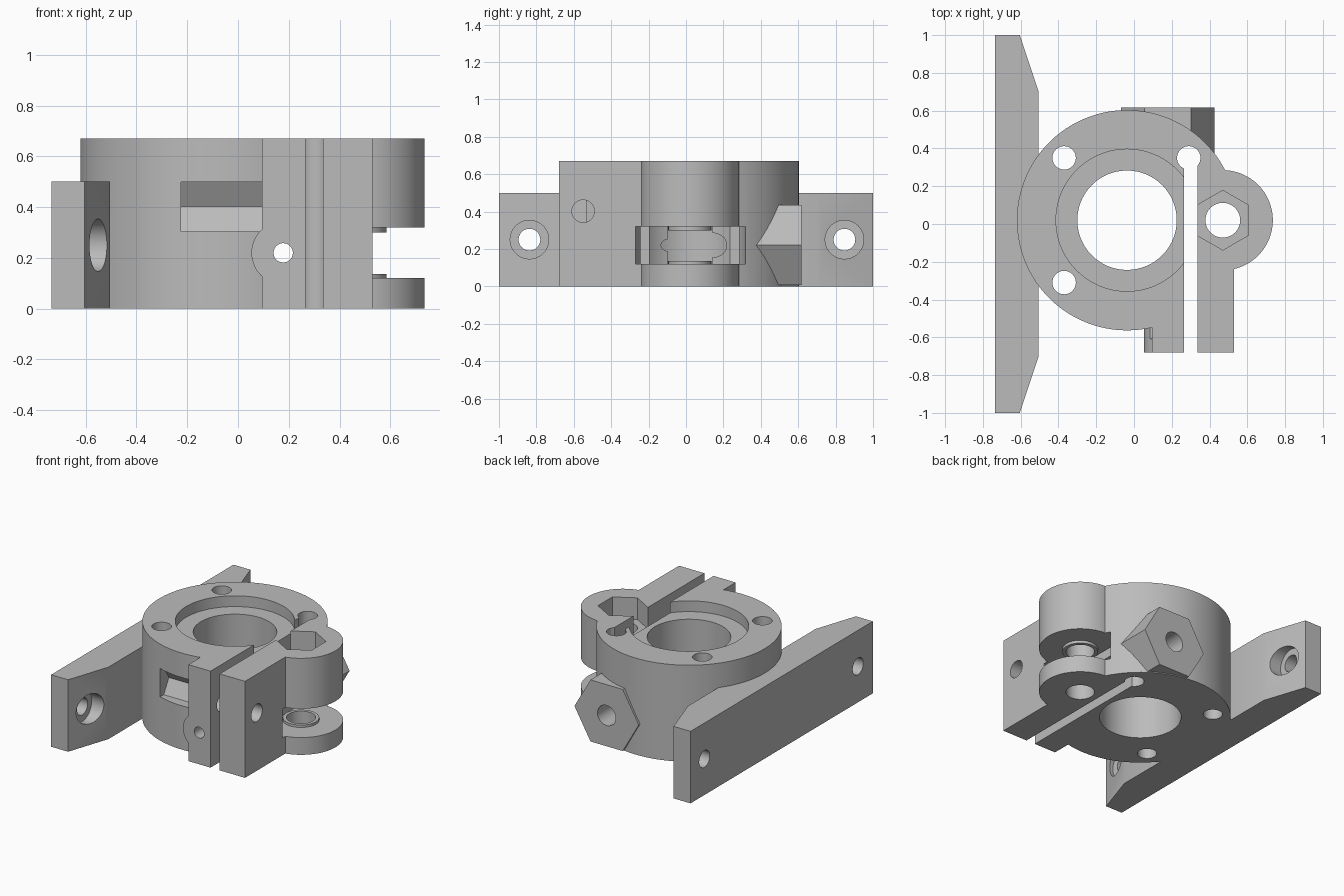
import bpy, bmesh, math

if "Cube" in bpy.data.objects:
    bpy.data.objects.remove(bpy.data.objects["Cube"])

grey = bpy.data.materials.new("mid grey plastic")
grey.diffuse_color = (0.5, 0.5, 0.5, 1)
grey.use_nodes = True
grey.node_tree.nodes["Principled BSDF"].inputs["Base Color"].default_value = grey.diffuse_color


def ring(u, v, r, n=96, phase=0.0):
    return [(u + r * math.cos(phase + 2 * math.pi * i / n),
             v + r * math.sin(phase + 2 * math.pi * i / n)) for i in range(n)]


def rect(u0, u1, v0, v1):
    return [(u0, v0), (u1, v0), (u1, v1), (u0, v1)]


def prism(name, points, axis, lo, hi):
    """Extrude a 2D outline along an axis: z uses (x,y), x uses (y,z), y uses (x,z)."""
    place = {"z": lambda u, v, w: (u, v, w),
             "x": lambda u, v, w: (w, u, v),
             "y": lambda u, v, w: (u, w, v)}[axis]
    bm = bmesh.new()
    a = [bm.verts.new(place(u, v, lo)) for u, v in points]
    b = [bm.verts.new(place(u, v, hi)) for u, v in points]
    bm.faces.new(a)
    bm.faces.new(b)
    n = len(points)
    for i in range(n):
        j = (i + 1) % n
        bm.faces.new((a[i], a[j], b[j], b[i]))
    bmesh.ops.recalc_face_normals(bm, faces=bm.faces)
    me = bpy.data.meshes.new(name)
    bm.to_mesh(me)
    bm.free()
    me.materials.append(grey)
    ob = bpy.data.objects.new(name, me)
    bpy.context.collection.objects.link(ob)
    return ob


CX, CY, H = -0.037, 0.02, 0.67      # main barrel axis and height
EX = 0.47                           # hinge ear axis
BX, BZ = 0.178, 0.22                # long bolt running front to back
HEX = math.pi / 6

body = prism("clamp_mount", ring(CX, CY, 0.583, 128), "z", 0, H)


def combine(op, points, axis, lo, hi):
    tool = prism("helper", points, axis, lo, hi)
    tool.hide_render = True
    mod = body.modifiers.new("bool", "BOOLEAN")
    mod.operation, mod.solver, mod.object = op, "EXACT", tool
    bpy.context.view_layer.objects.active = body
    bpy.ops.object.modifier_apply(modifier=mod.name)
    bpy.data.objects.remove(tool, do_unlink=True)


def add(*args):
    combine("UNION", *args)


def cut(*args):
    combine("DIFFERENCE", *args)


# mounting plate with bevelled ends
add([(-0.735, -1), (-0.605, -1), (-0.505, -0.7), (-0.505, 0.7),
     (-0.605, 1), (-0.735, 1)], "z", 0, 0.5)
# clamp jaws, hinge ear, hexagonal rear boss and round front boss
add(rect(0.095, 0.53, -0.68, 0.0), "z", 0, H)
add(ring(EX, CY, 0.265), "z", 0, H)
add(ring(BX, BZ, 0.247, 6), "y", 0.1, 0.617)
add(ring(BX, BZ, 0.125), "y", -0.68, -0.4)

# wheel pocket through the ear, with raised spacer rings
cut(ring(EX, CY, 0.297), "z", 0.12, 0.32)
add(ring(EX, CY, 0.115, 64), "z", 0.08, 0.137)
add(ring(EX, CY, 0.115, 64), "z", 0.30, 0.36)

# main bore and counterbore
cut(ring(CX, CY, 0.263), "z", -0.1, 0.8)
cut(ring(CX, CY, 0.376), "z", H - 0.075, 0.8)
# clamp slot and vertical screw holes
cut(rect(0.265, 0.335, -0.8, 0.35), "z", -0.1, 0.8)
for x, y in ((-0.37, 0.35), (-0.37, -0.31), (0.29, 0.35)):
    cut(ring(x, y, 0.062, 48), "z", -0.1, 0.8)
# ear axle hole and nut trap
cut(ring(EX, CY, 0.092, 64), "z", -0.1, 0.8)
cut(ring(EX, CY, 0.158, 6, HEX), "z", H - 0.15, 0.8)
# long bolt hole, wider at the rear
cut(ring(BX, BZ, 0.038, 40), "y", -0.8, 0.1)
cut(ring(BX, BZ, 0.07, 48), "y", 0.0, 0.8)
# clamp screw hole and its nut trap
cut(ring(-0.55, 0.402, 0.06, 48), "x", 0.08, 0.7)
cut(ring(-0.55, 0.402, 0.113, 6), "x", -0.225, 0.1)
# plate screw holes with recessed heads
for y in (-0.837, 0.847):
    cut(ring(y, 0.25, 0.058, 48), "x", -0.9, -0.4)
    cut(ring(y, 0.25, 0.103, 64), "x", -0.61, -0.4)

# smooth curved walls, keep edges crisp
for ob in bpy.context.selected_objects:
    ob.select_set(False)
body.select_set(True)
bpy.context.view_layer.objects.active = body
bpy.ops.object.shade_smooth_by_angle(angle=math.radians(25))
